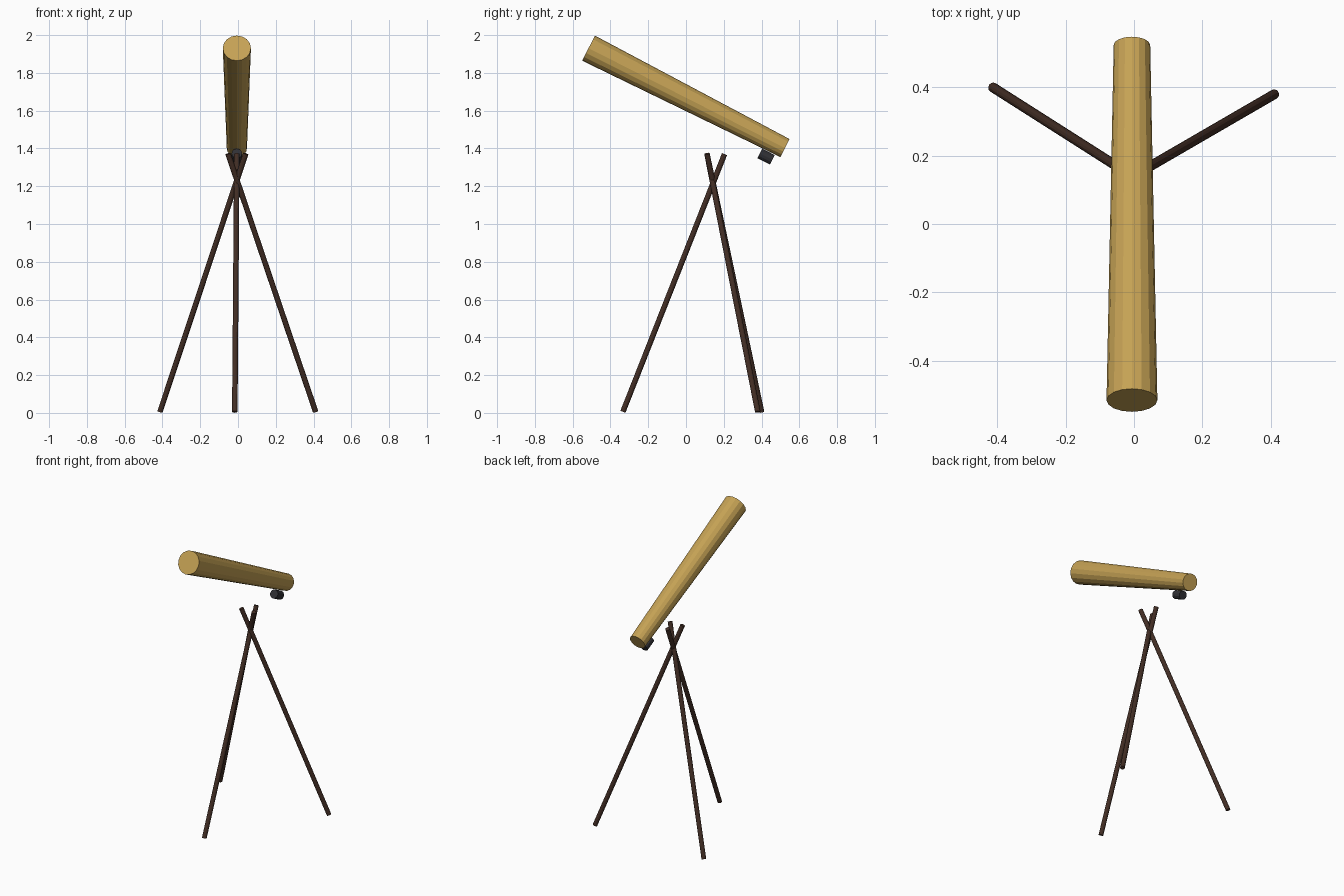
import bpy
from mathutils import Vector

if "Cube" in bpy.data.objects:
    bpy.data.objects.remove(bpy.data.objects["Cube"])


def material(name, color):
    m = bpy.data.materials.new(name)
    m.diffuse_color = (*color, 1)
    m.use_nodes = True
    m.node_tree.nodes["Principled BSDF"].inputs["Base Color"].default_value = m.diffuse_color
    return m


def rod(name, start, end, r1, r2, sides, mat):
    """Flat-shaded tapered cylinder from start to end."""
    a, b = Vector(start), Vector(end)
    bpy.ops.mesh.primitive_cone_add(vertices=sides, radius1=r1, radius2=r2,
                                    depth=(b - a).length, location=(a + b) / 2)
    o = bpy.context.object
    o.name = name
    o.rotation_euler = (b - a).to_track_quat('Z', 'Y').to_euler()
    o.data.materials.append(mat)
    return o


brass = material("brass", (0.56, 0.36, 0.09))
wood = material("dark_wood", (0.055, 0.027, 0.018))
black = material("dark_metal", (0.03, 0.03, 0.035))

# Main tube, wide at the raised front end
front = Vector((-0.006, -0.516, 1.931))
back = Vector((-0.006, 0.524, 1.402))
rod("telescope_tube", front, back, 0.0745, 0.0535, 16, brass)

# Small focus knob barrel, parallel to and just below the tube
axis = (back - front).normalized()
centre = Vector((-0.006, 0.424, 1.357))
rod("focus_barrel", centre - axis * 0.037, centre + axis * 0.037,
    0.028, 0.028, 12, black)

# Three crossing tripod legs
legs = {
    "left_leg": ((-0.413, 0.400, 0.006), (0.041, 0.111, 1.372)),
    "right_leg": ((0.411, 0.380, 0.006), (-0.053, 0.111, 1.372)),
    "front_leg": ((-0.017, -0.334, 0.006), (-0.006, 0.204, 1.370)),
}
for name, (foot, top) in legs.items():
    rod(name, foot, top, 0.0145, 0.0145, 12, wood)
